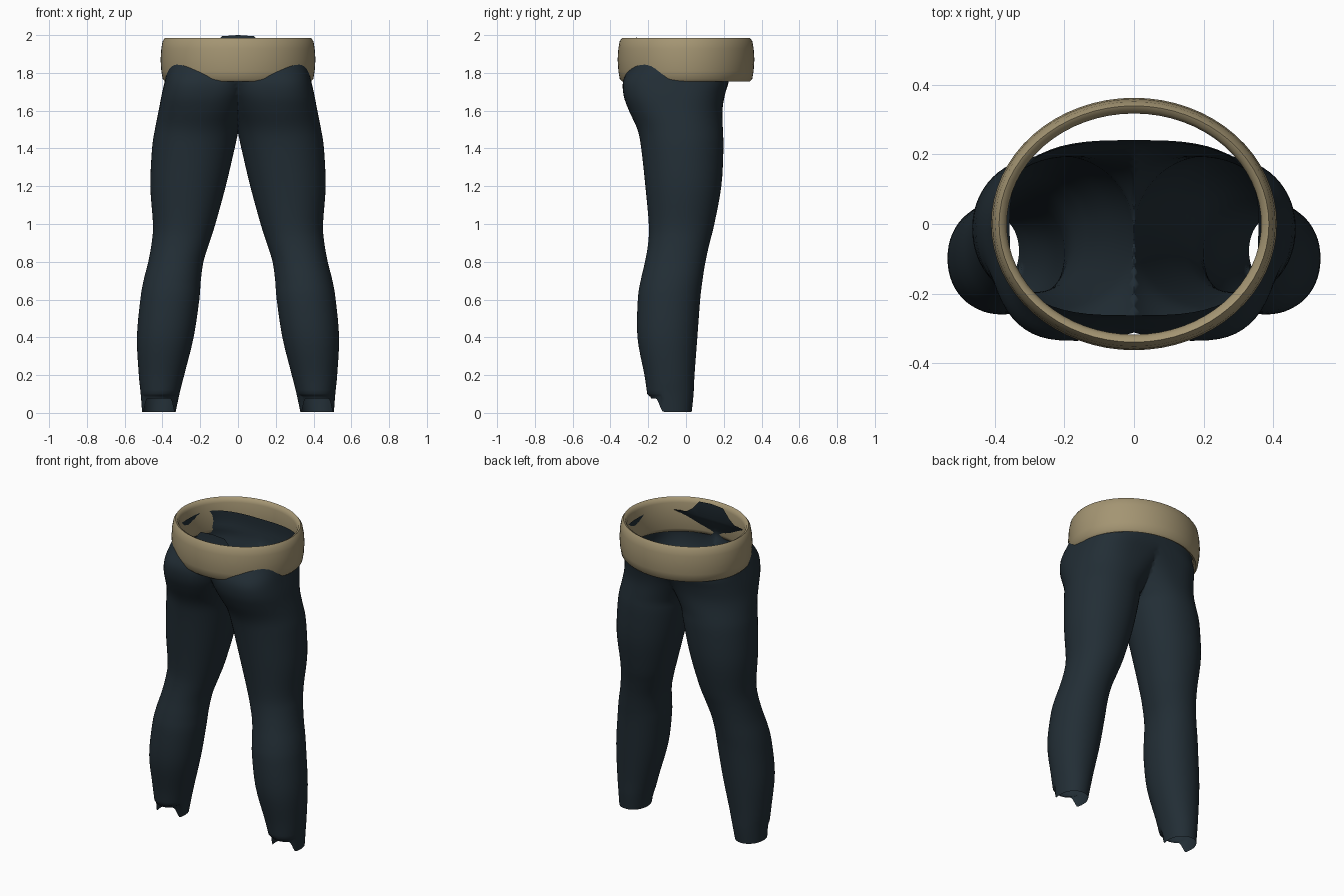
import bpy, bmesh, math
from mathutils import Vector

if "Cube" in bpy.data.objects:
    bpy.data.objects.remove(bpy.data.objects["Cube"])


def material(name, rgb):
    m = bpy.data.materials.new(name)
    m.diffuse_color = (*rgb, 1)
    m.use_nodes = True
    m.node_tree.nodes["Principled BSDF"].inputs["Base Color"].default_value = m.diffuse_color
    return m


NAVY = material("dark_navy_cloth", (0.016, 0.027, 0.036))
TAN = material("tan_leather", (0.37, 0.30, 0.17))


def loft(bm, rings, closed=False):
    """Skin a list of closed rings with quads."""
    vs = [[bm.verts.new(p) for p in r] for r in rings]
    n = len(vs[0])
    last = len(vs) if closed else len(vs) - 1
    for i in range(last):
        a, b = vs[i], vs[(i + 1) % len(vs)]
        for j in range(n):
            k = (j + 1) % n
            bm.faces.new((a[j], a[k], b[k], b[j]))


def finish(bm, name, mat, angle):
    me = bpy.data.meshes.new(name)
    bm.to_mesh(me)
    bm.free()
    ob = bpy.data.objects.new(name, me)
    bpy.context.collection.objects.link(ob)
    me.materials.append(mat)
    bpy.ops.object.select_all(action='DESELECT')
    ob.select_set(True)
    bpy.context.view_layer.objects.active = ob
    bpy.ops.object.shade_smooth_by_angle(angle=math.radians(angle))
    return ob


def smooth(t):
    t = max(0.0, min(1.0, t))
    return t * t * (3 - 2 * t)


def spline(keys, steps):
    """Catmull-Rom interpolation through rows of numbers."""
    out = []
    for i in range(len(keys) - 1):
        p = [keys[max(0, min(len(keys) - 1, i + d))] for d in (-1, 0, 1, 2)]
        for s in range(steps):
            t = s / steps
            row = [b + 0.5 * t * (c - a + t * (2*a - 5*b + 4*c - d + t * (3*(b - c) + d - a)))
                   for a, b, c, d in zip(*p)]
            out.append(row)
    out.append(list(keys[-1]))
    return out


# Trouser half: height, inner x, outer x, front y, back y (negative inner x merges the halves)
LEVELS = [
    (0.005, 0.33, 0.508, -0.185, 0.03),
    (0.10, 0.31, 0.515, -0.205, 0.04),
    (0.20, 0.285, 0.525, -0.22, 0.045),
    (0.40, 0.235, 0.535, -0.257, 0.06),
    (0.60, 0.205, 0.517, -0.255, 0.075),
    (0.70, 0.197, 0.50, -0.24, 0.087),
    (0.80, 0.183, 0.475, -0.217, 0.103),
    (0.90, 0.152, 0.457, -0.20, 0.125),
    (1.00, 0.12, 0.45, -0.197, 0.15),
    (1.20, 0.065, 0.464, -0.215, 0.187),
    (1.40, 0.018, 0.455, -0.237, 0.198),
    (1.50, -0.004, 0.44, -0.257, 0.195),
    (1.60, -0.03, 0.42, -0.302, 0.193),
    (1.68, -0.05, 0.405, -0.33, 0.205),
    (1.76, -0.09, 0.387, -0.332, 0.228),
    (1.84, -0.25, 0.37, -0.295, 0.24),
    (1.91, -0.35, 0.357, -0.262, 0.24),
]
N = 56
rings = []
rows = spline(LEVELS, 4)
for i, (z, inner, outer, yf, yb) in enumerate(rows):
    power = 2.1 + 0.9 * smooth((z - 1.5) / 0.35)
    cy, ry = (yf + yb) / 2, (yb - yf) / 2
    ring = []
    for j in range(N):
        a = 2 * math.pi * j / N
        c, s = math.cos(a), math.sin(a)
        # the back seam closes sooner than the front one
        left = max(2.5 * inner, -outer) if inner < 0 and s > 0 else inner
        cx, rx = (outer + left) / 2, (outer - left) / 2
        x = cx + rx * math.copysign(abs(c) ** (2 / power), c)
        y = cy + ry * math.copysign(abs(s) ** (2 / power), s)
        h = z
        if i == 0:      # raised notch at the front of the ankle hem
            h += 0.072 * smooth((-0.12 - y) / 0.04)
        elif i < 4:
            h = max(h, 0.08 + 0.005 * i) if y < -0.13 else h
        if i == len(rows) - 1 and y < -0.15:    # waist flap at the front
            h += 0.09 * smooth((0.17 - abs(x)) / 0.10)
        ring.append((x, y, h))
    rings.append(ring)

bm = bmesh.new()
loft(bm, rings)
bmesh.ops.bisect_plane(bm, geom=bm.verts[:] + bm.edges[:] + bm.faces[:], dist=1e-5,
                       plane_co=Vector((0, 0, 0)), plane_no=Vector((1, 0, 0)),
                       clear_inner=True)
trousers = finish(bm, "trousers", NAVY, 50)
mirror = trousers.modifiers.new("mirror", 'MIRROR')
mirror.use_mirror_merge = True
mirror.merge_threshold = 0.001

# Waist belt: rounded band swept round an oval (offset from inner wall, height)
BAND = [(0.022, 1.755), (0.034, 1.768), (0.041, 1.81), (0.045, 1.87), (0.041, 1.93),
        (0.034, 1.968), (0.022, 1.985), (0.008, 1.978), (0.0, 1.955), (0.0, 1.87),
        (0.0, 1.785), (0.008, 1.762)]
M = 64
band_rings = [[((0.365 + o) * math.cos(2 * math.pi * j / M),
                (0.317 + o) * math.sin(2 * math.pi * j / M), z) for j in range(M)]
              for o, z in BAND]
bm = bmesh.new()
loft(bm, band_rings, closed=True)
finish(bm, "waist_belt", TAN, 60)
